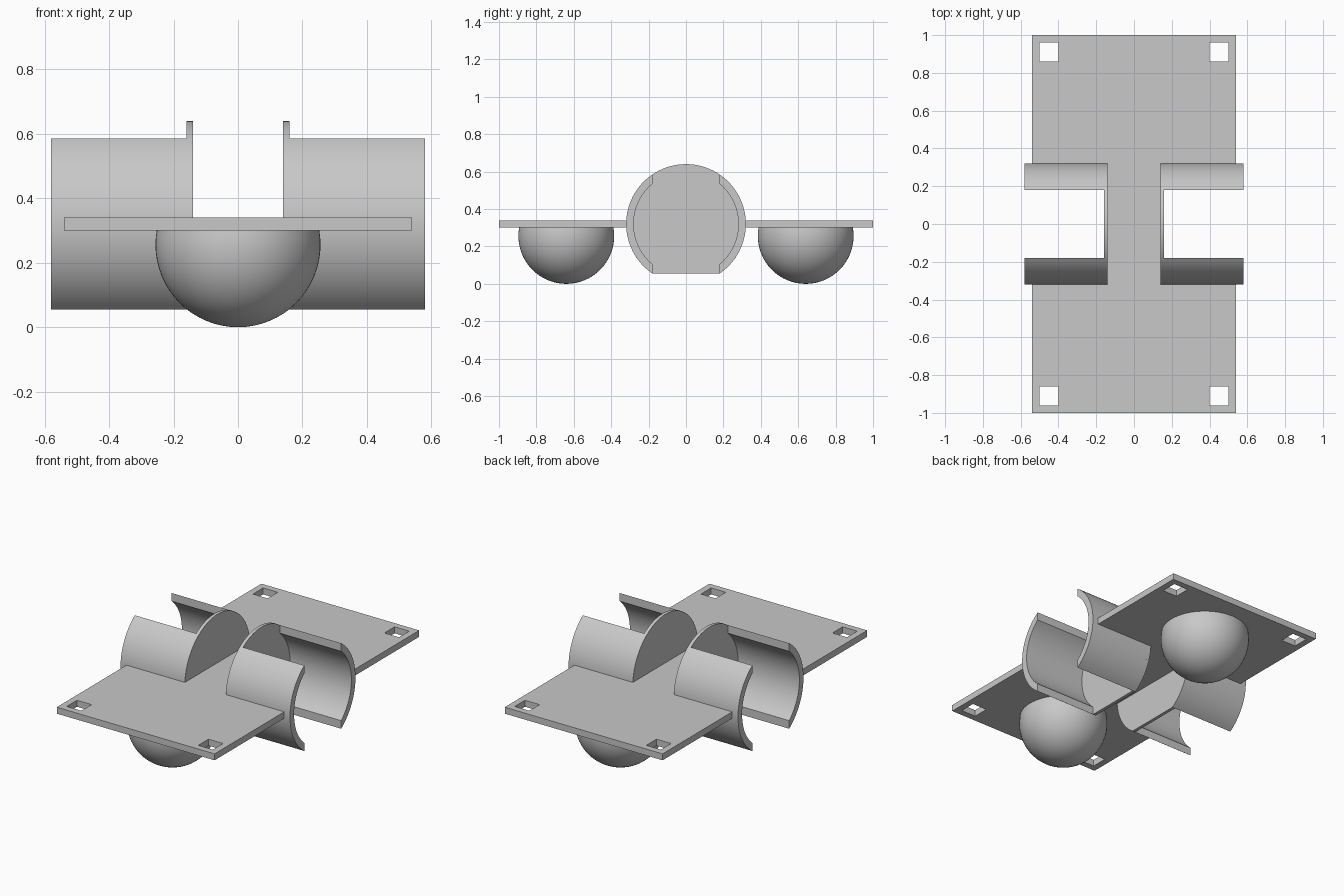
import bpy, bmesh
from math import acos, cos, sin, pi, radians

old = bpy.data.objects.get("Cube")
if old:
    bpy.data.objects.remove(old, do_unlink=True)

grey = bpy.data.materials.new("plain_grey")
grey.use_nodes = True
grey.diffuse_color = (0.58, 0.58, 0.58, 1)
grey.node_tree.nodes["Principled BSDF"].inputs["Base Color"].default_value = grey.diffuse_color

AXIS_Z = 0.32            # height of the drum axis
R_OUT, R_IN = 0.32, 0.28
SLOT = 0.18              # half width of the open slot in the drum
PLATE_Z, PLATE_T = 0.30, 0.04


def finish(bm, name):
    bmesh.ops.recalc_face_normals(bm, faces=bm.faces)
    mesh = bpy.data.meshes.new(name)
    bm.to_mesh(mesh)
    bm.free()
    mesh.materials.append(grey)
    obj = bpy.data.objects.new(name, mesh)
    bpy.context.collection.objects.link(obj)
    bpy.ops.object.select_all(action='DESELECT')
    obj.select_set(True)
    bpy.context.view_layer.objects.active = obj
    bpy.ops.object.shade_smooth_by_angle(angle=radians(30))
    return obj


def extrude(bm, points, offset):
    face = bm.faces.new([bm.verts.new(p) for p in points])
    new = bmesh.ops.extrude_face_region(bm, geom=[face])["geom"]
    bmesh.ops.translate(bm, vec=offset, verts=[v for v in new if isinstance(v, bmesh.types.BMVert)])


def arc(radius, start, end, steps):
    angles = [start + (end - start) * i / steps for i in range(steps + 1)]
    return [(radius * cos(a), AXIS_Z + radius * sin(a)) for a in angles]


# Base plate: cells between cut lines, leaving out corner holes and side notches
bm = bmesh.new()
xs = [-0.54, -0.5, -0.4, -0.15, 0.15, 0.4, 0.5, 0.54]
ys = [-1, -0.96, -0.86, -0.3, 0.3, 0.86, 0.96, 1]
grid = [[bm.verts.new((x, y, PLATE_Z)) for x in xs] for y in ys]
for j in range(len(ys) - 1):
    for i in range(len(xs) - 1):
        hole = i in (1, 5) and j in (1, 5)
        notch = j == 3 and i != 3
        if not (hole or notch):
            bm.faces.new((grid[j][i], grid[j][i + 1], grid[j + 1][i + 1], grid[j + 1][i]))
bmesh.ops.delete(bm, geom=[v for v in bm.verts if not v.link_faces], context='VERTS')
new = bmesh.ops.extrude_face_region(bm, geom=bm.faces[:])["geom"]
bmesh.ops.translate(bm, vec=(0, 0, PLATE_T), verts=[v for v in new if isinstance(v, bmesh.types.BMVert)])
finish(bm, "base_plate")

# Drum: end discs and curved walls on both sides
outer, inner = acos(SLOT / R_OUT), acos(SLOT / R_IN)
for sx, side in ((1, "left"), (-1, "right")):
    bm = bmesh.new()
    disc = arc(R_OUT, -outer, pi + outer, 80)
    extrude(bm, [(sx * 0.14, y, z) for y, z in disc], (sx * 0.02, 0, 0))
    finish(bm, side + "_disc")
    for sy, end in ((-1, "front"), (1, "back")):
        bm = bmesh.new()
        band = arc(R_OUT, -outer, outer, 32) + arc(R_IN, inner, -inner, 32)
        extrude(bm, [(sx * 0.14, sy * y, z) for y, z in band], (sx * 0.44, 0, 0))
        finish(bm, f"{side}_{end}_wall")

# Domes under the plate
for sy, end in ((-1, "front"), (1, "back")):
    bm = bmesh.new()
    bmesh.ops.create_uvsphere(bm, u_segments=64, v_segments=32, radius=0.256)
    bmesh.ops.translate(bm, vec=(0, sy * 0.64, 0.256), verts=bm.verts)
    bmesh.ops.bisect_plane(bm, geom=bm.verts[:] + bm.edges[:] + bm.faces[:],
                           plane_co=(0, 0, PLATE_Z + 0.005), plane_no=(0, 0, 1), clear_outer=True)
    bmesh.ops.holes_fill(bm, edges=[e for e in bm.edges if e.is_boundary])
    finish(bm, end + "_dome")
